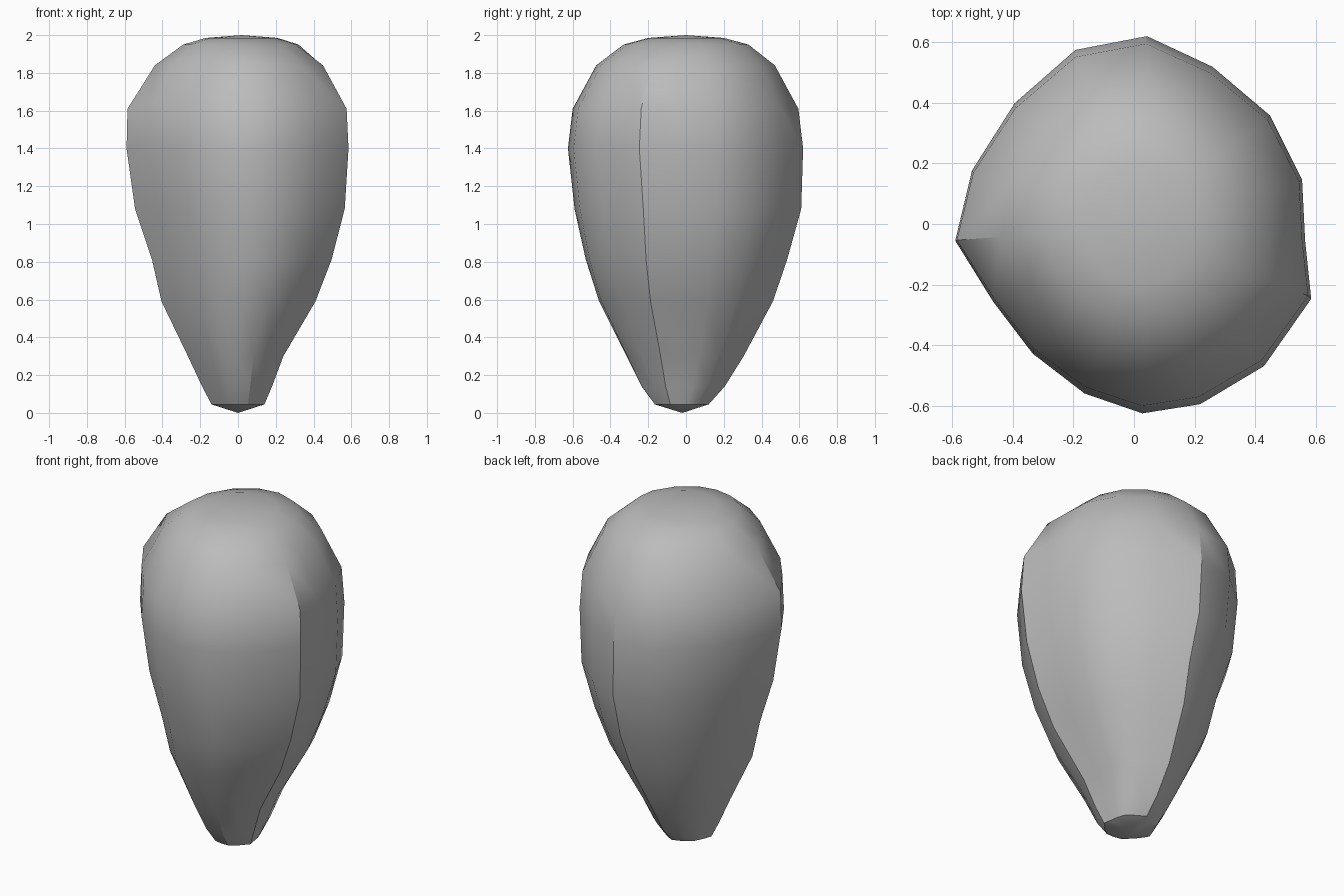
import bpy, bmesh, math
from mathutils import Vector

cube = bpy.data.objects.get("Cube")
if cube:
    bpy.data.objects.remove(cube, do_unlink=True)

# Irregular plan outline at the widest height, starting at the back ridge
OUTLINE = [Vector(p) for p in (
    (.045, .62), (.26, .52), (.45, .36), (.555, .15),
    (.565, -.05), (.585, -.24), (.43, -.46), (.22, -.585),
    (.03, -.615), (-.16, -.55), (-.33, -.42), (-.46, -.25),
    (-.585, -.05), (-.53, .18), (-.39, .4), (-.19, .575))]
CORNERS = (0, 2, 5, 7, 9, 11, 12, 14)   # ridges that survive in the tapered foot

# Height, then left/right and front/back limits of each ring
RINGS = (
    (.045, -.14, .14, -.165, .12),
    (.14, -.19, .18, -.235, .205),
    (.3, -.265, .24, -.315, .305),
    (.59, -.405, .41, -.46, .46),
    (.81, -.455, .495, -.53, .535),
    (1.08, -.545, .565, -.59, .61),
    (1.4, -.59, .585, -.625, .62),
    (1.61, -.585, .575, -.6, .595),
    (1.84, -.44, .45, -.475, .47),
    (1.95, -.29, .32, -.33, .33),
    (1.985, -.17, .21, -.2, .2))


def blend(a, b, t):
    return a + (b - a) * max(0, min(1, t))


def flattened(i):
    """Drop a plan point onto the straight line between its ridge neighbours."""
    if i in CORNERS:
        return OUTLINE[i]
    count = len(OUTLINE)
    lo, hi = i, i
    while lo % count not in CORNERS:
        lo -= 1
    while hi % count not in CORNERS:
        hi += 1
    return OUTLINE[lo % count].lerp(OUTLINE[hi % count], (i - lo) / (hi - lo))


def ring_points(z, x0, x1, y0, y1):
    """Slightly faceted plan low down, round at the crown, fitted to the limits."""
    pts = []
    for i, p in enumerate(OUTLINE):
        q = blend(p, flattened(i), (1.1 - z) / 1.8)
        pts.append(blend(q, p.normalized() * .6, (z - 1.8) / .2))
    xs, ys = [p.x for p in pts], [p.y for p in pts]

    def fit(v, vals, low, high):
        return low + (v - min(vals)) / (max(vals) - min(vals)) * (high - low)

    return [(fit(p.x, xs, x0, x1), fit(p.y, ys, y0, y1), z) for p in pts]


# Tapered body lofted through the rings and closed by two shallow points
bm = bmesh.new()
loops = [[bm.verts.new(p) for p in ring_points(*ring)] for ring in RINGS]
for lower, upper in zip(loops, loops[1:]):
    for i in range(len(lower)):
        bm.faces.new((lower[i - 1], lower[i], upper[i], upper[i - 1]))
for loop, tip in ((loops[0], (0, -.02, 0)), (loops[-1], (.02, 0, 2))):
    pole = bm.verts.new(tip)
    for i in range(len(loop)):
        bm.faces.new((loop[i - 1], loop[i], pole))
bmesh.ops.recalc_face_normals(bm, faces=bm.faces)

mesh = bpy.data.meshes.new("tapered_body")
bm.to_mesh(mesh)
bm.free()
body = bpy.data.objects.new("tapered_body", mesh)
bpy.context.collection.objects.link(body)

# Single plain grey
grey = bpy.data.materials.new("plain grey")
grey.use_nodes = True
colour = (.5, .5, .5, 1)
grey.diffuse_color = colour
grey.node_tree.nodes["Principled BSDF"].inputs["Base Color"].default_value = colour
mesh.materials.append(grey)

# Smooth surface with the stronger ridges kept sharp
bpy.ops.object.select_all(action='DESELECT')
body.select_set(True)
bpy.context.view_layer.objects.active = body
bpy.ops.object.shade_smooth_by_angle(angle=math.radians(32))
